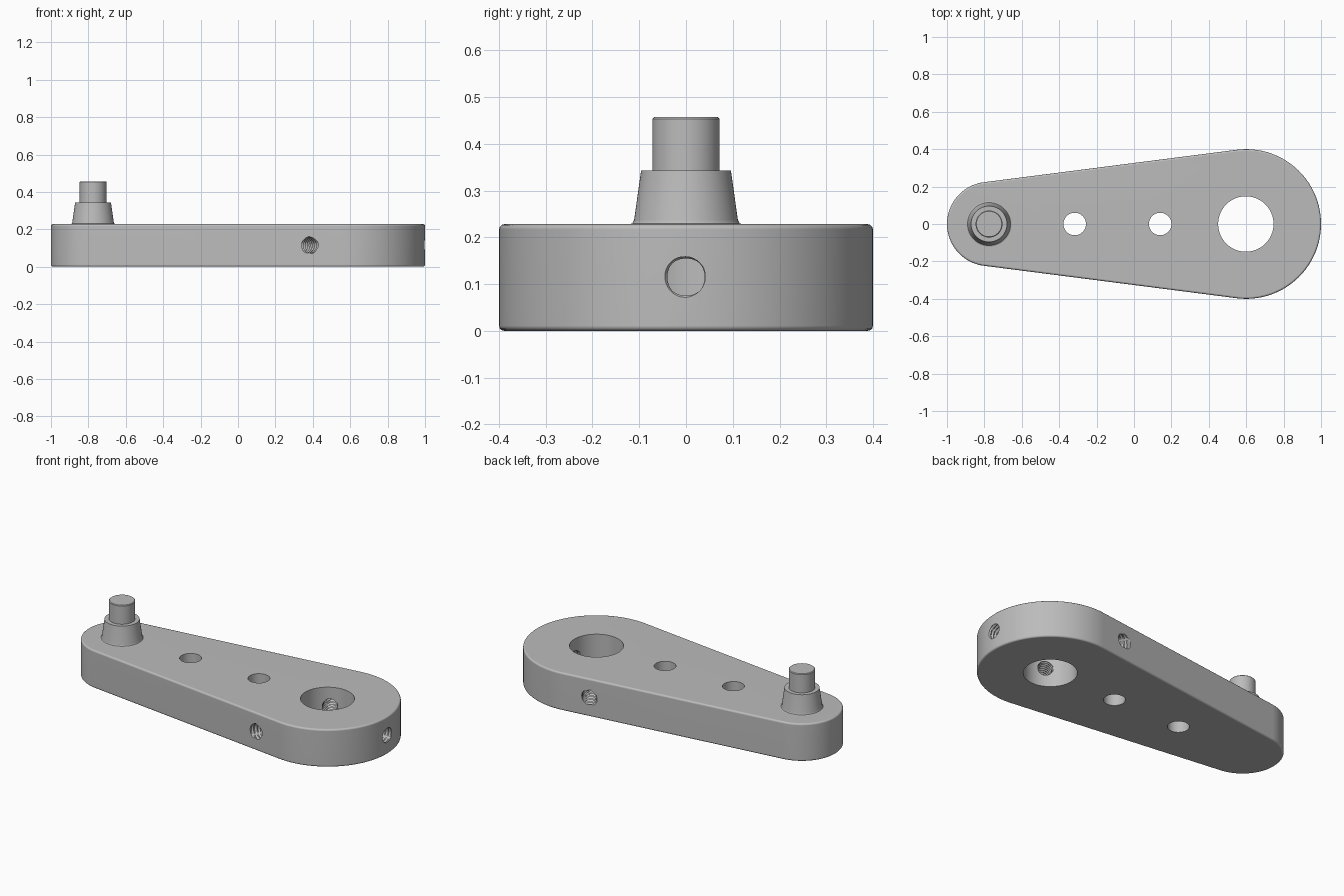
import bpy, bmesh, math
from mathutils import Matrix, Vector

if "Cube" in bpy.data.objects:
    bpy.data.objects.remove(bpy.data.objects["Cube"])

HEIGHT = 0.228
BIG_X, BIG_R = 0.6, 0.4
SMALL_X, SMALL_R = -0.775, 0.225

steel = bpy.data.materials.new("grey_steel")
steel.use_nodes = True
GREY = (0.5, 0.5, 0.5, 1)
steel.diffuse_color = GREY
steel.node_tree.nodes["Principled BSDF"].inputs["Base Color"].default_value = GREY


def make_object(name, bm):
    bmesh.ops.recalc_face_normals(bm, faces=bm.faces)
    mesh = bpy.data.meshes.new(name)
    bm.to_mesh(mesh)
    bm.free()
    mesh.materials.append(steel)
    obj = bpy.data.objects.new(name, mesh)
    bpy.context.collection.objects.link(obj)
    return obj


def shade(obj, angle):
    bpy.ops.object.select_all(action="DESELECT")
    obj.select_set(True)
    bpy.context.view_layer.objects.active = obj
    bpy.ops.object.shade_smooth_by_angle(angle=math.radians(angle))
    normals = obj.modifiers.new("even_shading", "WEIGHTED_NORMAL")
    normals.keep_sharp = True


def rod(name, radius, stations, matrix, sides=64, depth=0, pitch=1):
    """Closed rod along local x; a depth above zero winds a thread around it."""
    bm = bmesh.new()
    rings = []
    for x in stations:
        ring = []
        for i in range(sides):
            turn = i / sides
            phase = (x / pitch - turn) % 1
            r = radius + depth * (1 - abs(2 * phase - 1))
            a = turn * math.tau
            ring.append(bm.verts.new(matrix @ Vector((x, r * math.cos(a), r * math.sin(a)))))
        rings.append(ring)
    for low, high in zip(rings, rings[1:]):
        for i in range(sides):
            j = (i + 1) % sides
            bm.faces.new((low[i], low[j], high[j], high[i]))
    bm.faces.new(rings[0])
    bm.faces.new(rings[-1])
    obj = make_object(name, bm)
    obj.hide_render = True
    return obj


# Tapered arm: two arcs joined by tangent sides
tangent = math.acos((BIG_R - SMALL_R) / (BIG_X - SMALL_X))
bm = bmesh.new()
outline = []
for cx, r, start, end in ((BIG_X, BIG_R, tangent - math.pi, math.pi - tangent),
                          (SMALL_X, SMALL_R, math.pi - tangent, math.pi + tangent)):
    steps = 64 if r == BIG_R else 40
    for i in range(steps + 1):
        a = start + (end - start) * i / steps
        outline.append(bm.verts.new((cx + r * math.cos(a), r * math.sin(a), 0)))
base = bm.faces.new(outline)
extruded = bmesh.ops.extrude_face_region(bm, geom=[base])
bmesh.ops.translate(bm, vec=(0, 0, HEIGHT),
                    verts=[v for v in extruded["geom"] if isinstance(v, bmesh.types.BMVert)])
arm = make_object("crank_arm", bm)

rim = arm.modifiers.new("rounded_rims", "BEVEL")
rim.width = 0.011
rim.segments = 3
rim.limit_method = "ANGLE"
rim.angle_limit = math.radians(60)

# Shaft bore and the two smaller through holes
cutters = []
upright = Matrix.Rotation(-math.pi / 2, 4, "Y")
for name, x, r in (("shaft_bore", 0.598, 0.148),
                   ("inner_hole", 0.14, 0.06), ("outer_hole", -0.317, 0.06)):
    place = Matrix.Translation((x, 0, 0)) @ upright
    cutters.append(rod(name + "_cutter", r, (-0.1, HEIGHT + 0.1), place, 96))

# Three threaded set screw holes spaced evenly around the bore
PITCH = 0.02
stations = [0.1 + PITCH / 4 * i for i in range(77)]
for k in range(3):
    place = (Matrix.Translation((BIG_X, 0, 0.115))
             @ Matrix.Rotation(k * math.tau / 3, 4, "Z"))
    cutters.append(rod(f"set_screw_cutter_{k + 1}", 0.0395, stations, place, 32, 0.008, PITCH))

for cutter in cutters:
    cut = arm.modifiers.new(cutter.name, "BOOLEAN")
    cut.operation = "DIFFERENCE"
    cut.solver = "EXACT"
    cut.object = cutter

# Bake the cuts, then discard the cutters
bpy.context.view_layer.update()
finished = bpy.data.meshes.new_from_object(arm.evaluated_get(bpy.context.evaluated_depsgraph_get()))
arm.modifiers.clear()
arm.data = finished
for cutter in cutters:
    bpy.data.objects.remove(cutter)
shade(arm, 35)

# Handle pin: filleted conical boss with a chamfered stud, turned in one piece
profile = [(0.121, HEIGHT - 0.01), (0.121, HEIGHT), (0.115, 0.23), (0.111, 0.237),
           (0.096, 0.343), (0.072, 0.343), (0.072, 0.453), (0.068, 0.457), (0, 0.457)]
bm = bmesh.new()
points = [bm.verts.new((r, 0, z)) for r, z in profile]
edges = [bm.edges.new(pair) for pair in zip(points, points[1:])]
bmesh.ops.spin(bm, geom=points + edges, cent=(0, 0, 0), axis=(0, 0, 1),
               angle=math.tau, steps=64)
bmesh.ops.remove_doubles(bm, verts=bm.verts, dist=0.0001)
bmesh.ops.translate(bm, verts=bm.verts, vec=(SMALL_X, 0, 0))
pin = make_object("handle_pin", bm)
shade(pin, 35)
